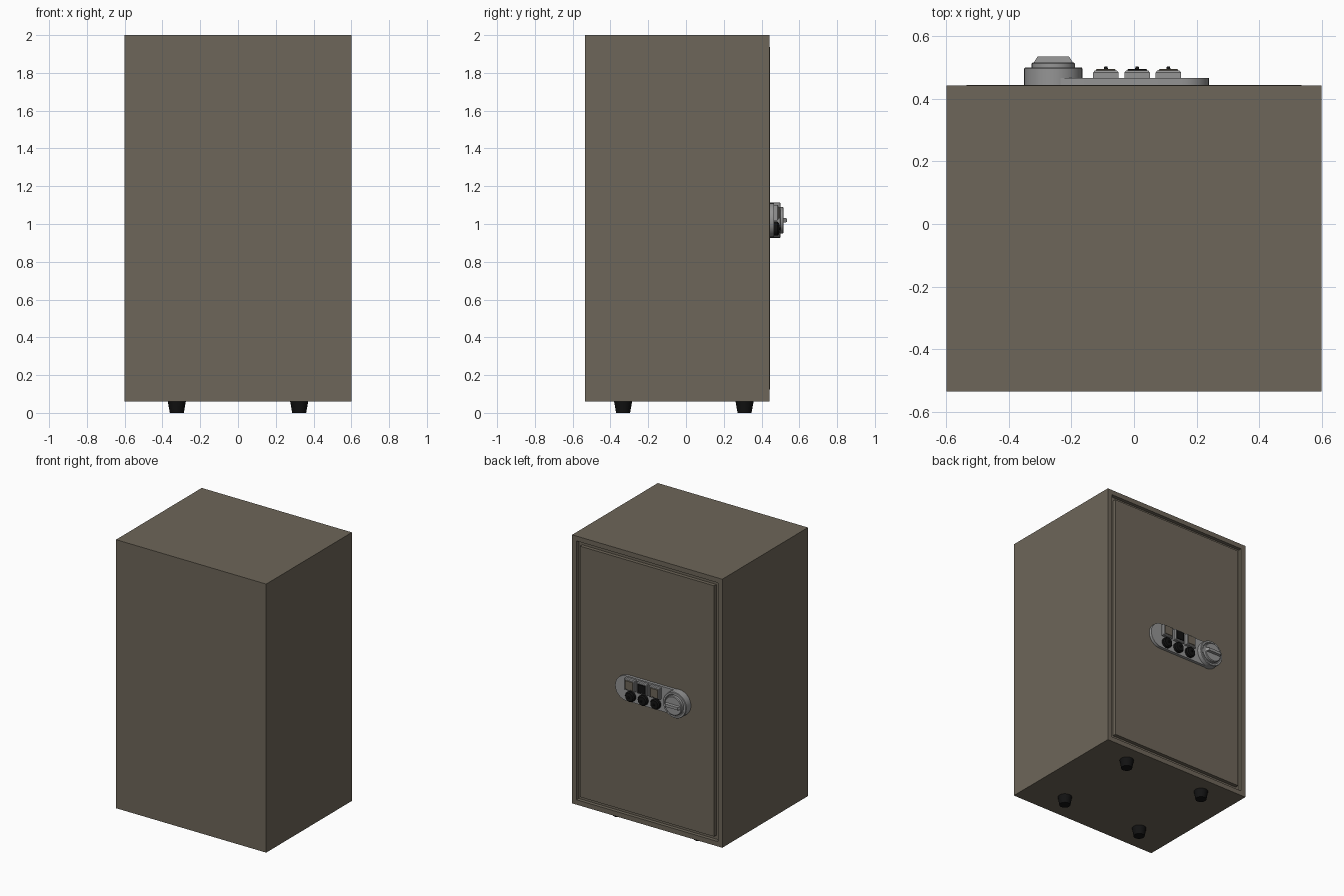
import bpy, bmesh, math
from mathutils import Matrix, Vector

if "Cube" in bpy.data.objects:
    bpy.data.objects.remove(bpy.data.objects["Cube"])


def material(name, rgb):
    m = bpy.data.materials.new(name)
    m.diffuse_color = (*rgb, 1)
    m.use_nodes = True
    m.node_tree.nodes["Principled BSDF"].inputs["Base Color"].default_value = m.diffuse_color
    return m


TAUPE = material("taupe_paint", (0.155, 0.133, 0.100))
GREY = material("grey_metal", (0.30, 0.30, 0.30))
BLACK = material("black_plastic", (0.006, 0.006, 0.006))


def finish(name, bm, mat, smooth=False):
    bmesh.ops.recalc_face_normals(bm, faces=bm.faces[:])
    mesh = bpy.data.meshes.new(name)
    bm.to_mesh(mesh)
    bm.free()
    ob = bpy.data.objects.new(name, mesh)
    bpy.context.collection.objects.link(ob)
    mesh.materials.append(mat)
    if smooth:
        bpy.ops.object.select_all(action='DESELECT')
        ob.select_set(True)
        bpy.context.view_layer.objects.active = ob
        bpy.ops.object.shade_smooth_by_angle(angle=math.radians(30))
    return ob


def box_bm(lo, hi):
    bm = bmesh.new()
    lo, hi = Vector(lo), Vector(hi)
    bmesh.ops.create_cube(bm, size=1, matrix=Matrix.Translation((lo + hi) / 2)
                          @ Matrix.Diagonal((*(hi - lo), 1)))
    return bm


def turned(name, profile, x, z, mat, sides=32):
    """Solid turned about the y axis from (radius, y) points."""
    bm = bmesh.new()
    rings = []
    for r, y in profile:
        rings.append([bm.verts.new((x + r * math.cos(a), y, z + r * math.sin(a)))
                      for a in (2 * math.pi * i / sides for i in range(sides))])
    for a, b in zip(rings, rings[1:]):
        for i in range(sides):
            j = (i + 1) % sides
            bm.faces.new((a[i], a[j], b[j], b[i]))
    bm.faces.new(rings[0])
    bm.faces.new(rings[-1])
    return finish(name, bm, mat, True)


def frustum(name, x, z, half, half_top, y0, y1, y2, mat):
    """Square button: straight sides y0-y1, then bevelled to half_top at y2."""
    bm = bmesh.new()
    rings = [[bm.verts.new((x + sx * h, y, z + sz * h))
              for sx, sz in ((-1, -1), (1, -1), (1, 1), (-1, 1))]
             for h, y in ((half, y0), (half, y1), (half_top, y2))]
    for a, b in zip(rings, rings[1:]):
        for i in range(4):
            j = (i + 1) % 4
            bm.faces.new((a[i], a[j], b[j], b[i]))
    bm.faces.new(rings[0])
    bm.faces.new(rings[-1])
    return finish(name, bm, mat)


FACE = 0.443   # y of the door side
PANEL_Z = 1.02
KNOB_X = -0.258

# Cabinet with a recess for the door
bm = box_bm((-0.6, -0.535, 0.06), (0.6, FACE, 2.0))
bm.normal_update()
front = [f for f in bm.faces if f.normal.y > 0.9]
bmesh.ops.inset_region(bm, faces=front, thickness=0.05)
bmesh.ops.inset_region(bm, faces=front, thickness=0.0005, depth=-0.025)
finish("cabinet", bm, TAUPE)

# Door leaf, leaving a narrow gap all round
finish("door", box_bm((-0.536, FACE - 0.024, 0.124), (0.536, FACE + 0.002, 1.936)), TAUPE)

# Rounded lock plate
bm = bmesh.new()
outline = []
for cx, start in ((0.15, -90), (KNOB_X, 90)):
    for i in range(17):
        a = math.radians(start + 180 * i / 16)
        outline.append(bm.verts.new((cx + 0.09 * math.cos(a), FACE, PANEL_Z + 0.09 * math.sin(a))))
face = bm.faces.new(outline)
ext = bmesh.ops.extrude_face_region(bm, geom=[face])
bmesh.ops.translate(bm, vec=(0, 0.023, 0),
                    verts=[v for v in ext["geom"] if isinstance(v, bmesh.types.BMVert)])
finish("lock_plate", bm, GREY, True)

# Knob: base drum with shallow dish, disc and grip bar
turned("knob_base", [(0.093, FACE), (0.093, 0.497), (0.090, 0.501), (0.078, 0.501), (0.074, 0.494)],
       KNOB_X, PANEL_Z, GREY, 40)
turned("knob_disc", [(0.069, 0.493), (0.069, 0.513), (0.064, 0.517)], KNOB_X, PANEL_Z, GREY, 40)
bm = box_bm((KNOB_X - 0.066, 0.510, PANEL_Z - 0.013), (KNOB_X + 0.066, 0.536, PANEL_Z + 0.013))
for v in bm.verts:
    if v.co.y > 0.52:
        v.co.x = KNOB_X + (v.co.x - KNOB_X) * 0.76
        v.co.z = PANEL_Z + (v.co.z - PANEL_Z) * 0.75
finish("knob_grip", bm, GREY)

# Square windows above, round black push buttons below
for i, x in enumerate((-0.09, 0.01, 0.11)):
    frustum(f"button_frame_{i}", x, 1.06, 0.041, 0.036, 0.464, 0.484, 0.490, GREY)
    frustum(f"button_face_{i}", x, 1.06, 0.031, 0.029, 0.489, 0.493, 0.495,
            BLACK if i == 1 else TAUPE)
    turned(f"round_button_{i}", [(0.037, 0.464), (0.037, 0.484), (0.030, 0.493), (0.007, 0.495),
                                 (0.005, 0.503)], x, 0.975, BLACK, 24)

# Tapered feet
for sx in (-1, 1):
    for y in (-0.333, 0.31):
        bm = bmesh.new()
        bmesh.ops.create_cone(bm, cap_ends=True, segments=20, radius1=0.037, radius2=0.048,
                              depth=0.062, matrix=Matrix.Translation((sx * 0.324, y, 0.031)))
        finish("foot", bm, BLACK, True)
